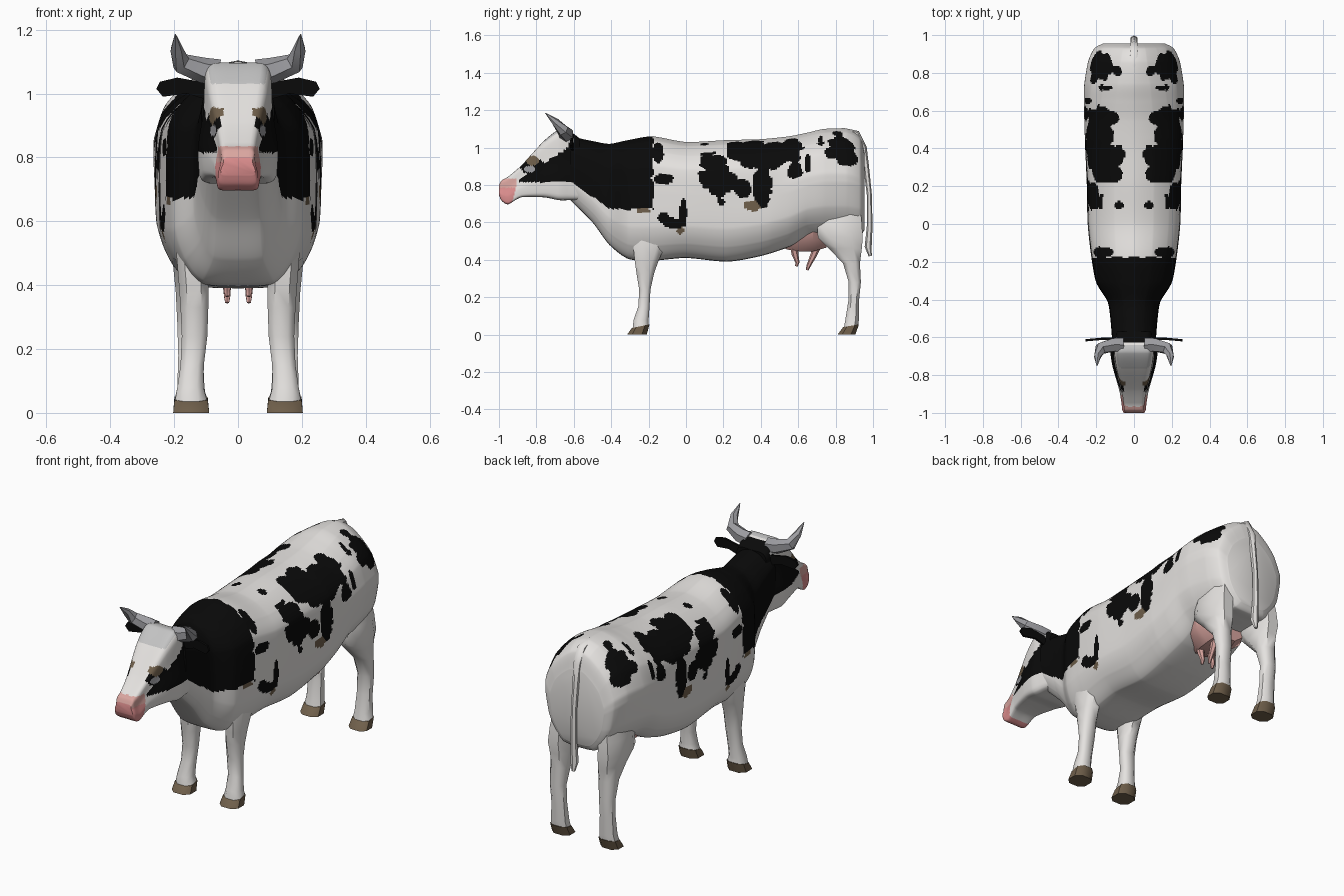
import bpy, bmesh, math
from mathutils import Vector, noise

if "Cube" in bpy.data.objects:
    bpy.data.objects.remove(bpy.data.objects["Cube"])


def material(name, rgb):
    m = bpy.data.materials.new(name)
    m.diffuse_color = (*rgb, 1)
    m.use_nodes = True
    m.node_tree.nodes["Principled BSDF"].inputs["Base Color"].default_value = m.diffuse_color
    return m


WHITE = material("white_hide", (0.78, 0.76, 0.74))
BLACK = material("black_hide", (0.003, 0.003, 0.003))
BROWN = material("brown_hoof", (0.16, 0.115, 0.07))
MUZZLE = material("pink_muzzle", (0.72, 0.27, 0.27))
UDDER = material("pale_pink_udder", (0.70, 0.38, 0.35))
HORN = material("grey_horn", (0.33, 0.33, 0.35))
POLL = material("pale_grey_poll", (0.55, 0.55, 0.55))


def finish(name, bm, mats, rule=None, angle=35):
    bmesh.ops.recalc_face_normals(bm, faces=bm.faces)
    if rule:
        bm.normal_update()
        for f in bm.faces:
            f.material_index = rule(f.calc_center_median(), f.normal)
    mesh = bpy.data.meshes.new(name)
    bm.to_mesh(mesh)
    bm.free()
    for m in mats:
        mesh.materials.append(m)
    ob = bpy.data.objects.new(name, mesh)
    bpy.context.collection.objects.link(ob)
    bpy.ops.object.select_all(action='DESELECT')
    ob.select_set(True)
    bpy.context.view_layer.objects.active = ob
    bpy.ops.object.shade_smooth_by_angle(angle=math.radians(angle))
    return ob


def skin(rings):
    """Closed rings of points joined into a capped tube."""
    bm = bmesh.new()
    rows = [[bm.verts.new(p) for p in r] for r in rings]
    n = len(rows[0])
    for a, b in zip(rows, rows[1:]):
        for i in range(n):
            j = (i + 1) % n
            bm.faces.new((a[i], a[j], b[j], b[i]))
    bm.faces.new(rows[0])
    bm.faces.new(rows[-1])
    return bm


def refine(pts, size, cyclic=False, tension=0.35):
    """Insert softly curved in-between points."""
    n, out = len(pts), []
    pts = [Vector(p) for p in pts]
    get = (lambda i: pts[i % n]) if cyclic else (lambda i: pts[min(max(i, 0), n - 1)])
    for i in range(n if cyclic else n - 1):
        a, b, c, d = get(i - 1), get(i), get(i + 1), get(i + 2)
        steps = max(1, math.ceil((c - b).length / size))
        for k in range(steps):
            t = k / steps
            h = t * t * (3 - 2 * t)
            lin = b.lerp(c, t)
            crv = b * (1 - h) + c * h + (c - a) * (0.5 * (t**3 - 2*t*t + t)) + (d - b) * (0.5 * (t**3 - t*t))
            out.append(lin.lerp(crv, tension * 2))
    if not cyclic:
        out.append(pts[-1])
    return out


def loft(sections, half, size, ring_size, pinch=lambda y, z: 1):
    """Sections are (y, top, bottom, half width); half is a unit outline."""
    ring = half + [(-x, z) for x, z in reversed(half[1:-1])]
    ring = refine(ring, ring_size, cyclic=True)
    rows = []
    for y, top, bot, w in refine([Vector(s) for s in sections], size):
        rows.append([(x * w * pinch(y, z), y, bot + z * (top - bot)) for x, z in ring])
    return skin(rows)


def rump_pinch(y, z):
    """The rump narrows above into a ridge and below into the thighs."""
    k = min(max((y - .45) / .42, 0), 1)
    return 1 - k * (.36 * max(0, z - .58) / .42 + .2 * max(0, .5 - z) / .5)


def in_blob(u, v, blobs, wob):
    return any(((u - a) / ra) ** 2 + ((v - b) / rb) ** 2 < 1 + wob for a, b, ra, rb in blobs)


# Hide patches: centre and radii, in (y, z) on the flanks and (x, y) on the back
FLANK = [(-.15, .97, .03, .06), (-.12, .835, .055, .028), (-.12, .625, .035, .03),
         (-.015, .66, .022, .07), (-.06, .595, .06, .028), (.12, .99, .045, .045),
         (.17, .835, .09, .09), (.12, .92, .04, .05), (.19, .71, .018, .018),
         (.42, .95, .14, .07), (.56, .99, .055, .08), (.28, .97, .065, .045),
         (.41, .80, .05, .11), (.30, .78, .045, .045), (.58, .88, .04, .045),
         (.65, .92, .018, .05), (.80, .975, .06, .035), (.86, .945, .06, .045),
         (.72, 1.03, .018, .018), (.80, 1.04, .025, .02)]
BACK = [(.16, .83, .05, .07), (.09, .81, .025, .025), (.14, .72, .03, .012),
        (.17, .56, .09, .055), (.12, .36, .085, .06), (.13, .27, .075, .05), (.20, .45, .06, .17),
        (.15, .47, .05, .06), (.22, .15, .04, .08), (.08, .10, .025, .02), (.16, -.15, .05, .03)]
TAN = [(.36, .69, .05, .026), (-.03, .555, .022, .02), (-.23, .665, .035, .012)]


def hide_rule(c, n):
    x, y, z = abs(c.x), c.y, c.z
    wob = 0.55 * noise.noise(Vector((x, y, z)) * 18) + .25 * noise.noise(Vector((x, y, z)) * 40)
    if y < -.175 + .03 * wob and z > max(.67, .82 - .7 * (y + .62)) + .012 * wob:
        return 1
    if n.z > .5 and x > .03 and in_blob(x, y, BACK, wob):
        return 1
    if n.z < -.6 or n.z > .8 or y > .945:
        return 0
    if in_blob(y, z, FLANK, wob):
        return 1
    return 2 if in_blob(y, z, TAN, wob) else 0


# Trunk and neck
TRUNK = [(-.62, 1.06, .72, .115), (-.5, 1.035, .60, .125), (-.41, 1.02, .48, .14),
         (-.31, 1.04, .405, .20), (-.18, 1.06, .395, .225), (0, 1.03, .41, .245),
         (.22, 1.04, .39, .25), (.40, 1.045, .42, .258), (.55, 1.06, .468, .263),
         (.65, 1.08, .52, .265), (.74, 1.10, .53, .263), (.86, 1.10, .53, .243),
         (.93, 1.06, .53, .21), (.955, .97, .56, .165)]
BARREL = [(0, 1), (.42, .965), (.75, .88), (.96, .765), (1, .55), (.985, .27), (.83, .12), (.55, .015), (0, 0)]
finish("trunk", loft(TRUNK, BARREL, .009, .018, rump_pinch), [WHITE, BLACK, BROWN], hide_rule, 45)


# Head with eye patches and muzzle
def head_rule(c, n):
    x, y, z = abs(c.x), c.y, c.z
    if y < -.905 - .25 * max(0, .80 - z) and z < .835:
        return 5 if z > .785 else 3
    if x > .045 and in_blob(y, z, [(-.82, .93, .034, .026)], 0):
        return 2
    if x > .045 and in_blob(y, z, [(-.835, .885, .03, .018)], 0):
        return 4
    if z > 1.03 and y > -.78 and (n.z > .5 or y > -.66) and x < .1 and n.y < .3:
        return 6
    side = z < .945 + .66 * (y + .715) or in_blob(y, z, [(-.82, .90, .065, .045)], 0)
    if y > -.89 and z > .815 and x > .05 and side and abs(n.x) > .35:
        return 1
    return int(y > -.625 and z > .82)


HEAD = [(-.57, 1.05, .72, .11), (-.62, 1.085, .72, .118), (-.68, 1.095, .72, .125),
        (-.76, 1.035, .735, .112), (-.88, .905, .735, .078), (-.95, .845, .697, .066),
        (-.985, .825, .715, .062), (-1.0, .80, .745, .054)]
SKULL = [(0, 1), (.62, .995), (.82, .9), (.87, .6), (1, .3), (.96, .06), (.75, 0), (0, 0)]
finish("head", loft(HEAD, SKULL, .008, .04), [WHITE, BLACK, BROWN, MUZZLE, HORN, UDDER, POLL], head_rule, 40)


def tube(path, radii, sides, squash=1):
    """Tapered tube along a path."""
    path = [Vector(p) for p in path]
    rings = []
    for i, (p, r) in enumerate(zip(path, radii)):
        d = (path[min(i + 1, len(path) - 1)] - path[max(i - 1, 0)]).normalized()
        side = d.cross(Vector((0, 0, 1)) if abs(d.z) < .9 else Vector((0, 1, 0))).normalized()
        up = side.cross(d)
        rings.append([p + r * (math.cos(a) * side + squash * math.sin(a) * up)
                      for a in (math.tau * (k + .5) / sides for k in range(sides))])
    return skin(rings)


def leg_rings(rows, s):
    """Rows are (z front, z back, y front, y back, x inner, x outer), chamfered."""
    rings = []
    for zf, zb, y0, y1, x0, x1 in rows:
        ring = []
        for u, v in ((.25, 0), (.75, 0), (1, .25), (1, .75), (.75, 1), (.25, 1), (0, .75), (0, .25)):
            ring.append((s * (x0 + u * (x1 - x0)), y0 + v * (y1 - y0), zf + v * (zb - zf)))
        rings.append(ring)
    return rings


FRONT = [(.60, .60, -.27, -.08, .12, .175), (.50, .50, -.285, -.10, .10, .193),
         (.40, .40, -.275, -.145, .092, .185), (.33, .33, -.265, -.17, .093, .18),
         (.24, .24, -.25, -.19, .096, .176), (.15, .15, -.255, -.195, .107, .18),
         (.08, .08, -.28, -.20, .108, .19), (.035, .05, -.285, -.20, .097, .197)]
FRONT_HOOF = [(.035, .055, -.29, -.195, .095, .199), (0, 0, -.315, -.21, .09, .203)]
HIND = [(.70, .70, .72, .93, .10, .18), (.60, .60, .70, .94, .09, .205),
        (.52, .52, .705, .945, .09, .215), (.46, .46, .765, .94, .09, .203),
        (.38, .38, .84, .93, .10, .195), (.28, .28, .87, .935, .11, .19),
        (.18, .18, .868, .925, .11, .187), (.08, .08, .852, .925, .105, .19),
        (.04, .05, .845, .92, .10, .197)]
HIND_HOOF = [(.04, .055, .84, .925, .097, .199), (0, 0, .81, .905, .093, .203)]

for s, label in ((1, "left"), (-1, "right")):
    # Legs and hooves
    for part, rows, mat in (("front_leg", FRONT, WHITE), ("front_hoof", FRONT_HOOF, BROWN),
                            ("hind_leg", HIND, WHITE), ("hind_hoof", HIND_HOOF, BROWN)):
        finish(f"{label}_{part}", skin(leg_rings(rows, s)), [mat], None, 50)
    # Horn
    path = [(.06, -.64, 1.065), (.11, -.64, 1.073), (.178, -.66, 1.095), (.193, -.70, 1.14), (.196, -.752, 1.185)]
    finish(f"{label}_horn", tube([(s * x, y, z) for x, y, z in path], (.042, .04, .033, .02, .002), 6), [HORN])
    # Ear
    outline = [(.08, 1.03), (.19, 1.05), (.245, 1.037), (.256, 1.015), (.235, .99), (.16, 1.0), (.08, .975)]
    rings = [[(s * x, y - .09 * max(0, x - .15), z) for x, z in outline] for y in (-.612, -.60)]
    finish(f"{label}_ear", skin(rings), [BLACK])
    # Teats
    for y, tip, base in ((.59, .365, .58), (.648, .345, .70)):
        path = [(s * .035, base, .48), (s * .035, base * .7 + y * .3, .43), (s * .034, y + .006, tip + .02),
                (s * .034, y, tip)]
        finish(f"{label}_teat", tube(path, (.025, .018, .011, .007), 6), [UDDER])

# Udder
bag = [(.50, .50, .475, .01), (.54, .53, .455, .08), (.61, .555, .445, .14),
       (.68, .565, .445, .16), (.75, .55, .465, .12)]
finish("udder", loft(bag, [(0, 1), (1, .95), (.9, .5), (.45, 0), (0, 0)], .2, 9), [UDDER])

# Tail
path = [(0, .75, 1.085), (0, .84, 1.09), (0, .91, 1.072), (0, .948, 1.0), (0, .963, .9),
        (0, .98, .75), (0, .982, .58), (0, .974, .47), (0, .985, .42)]
finish("tail", tube(path, (.004, .018, .025, .022, .018, .016, .018, .022, .01), 6, .85), [WHITE], None, 50)
